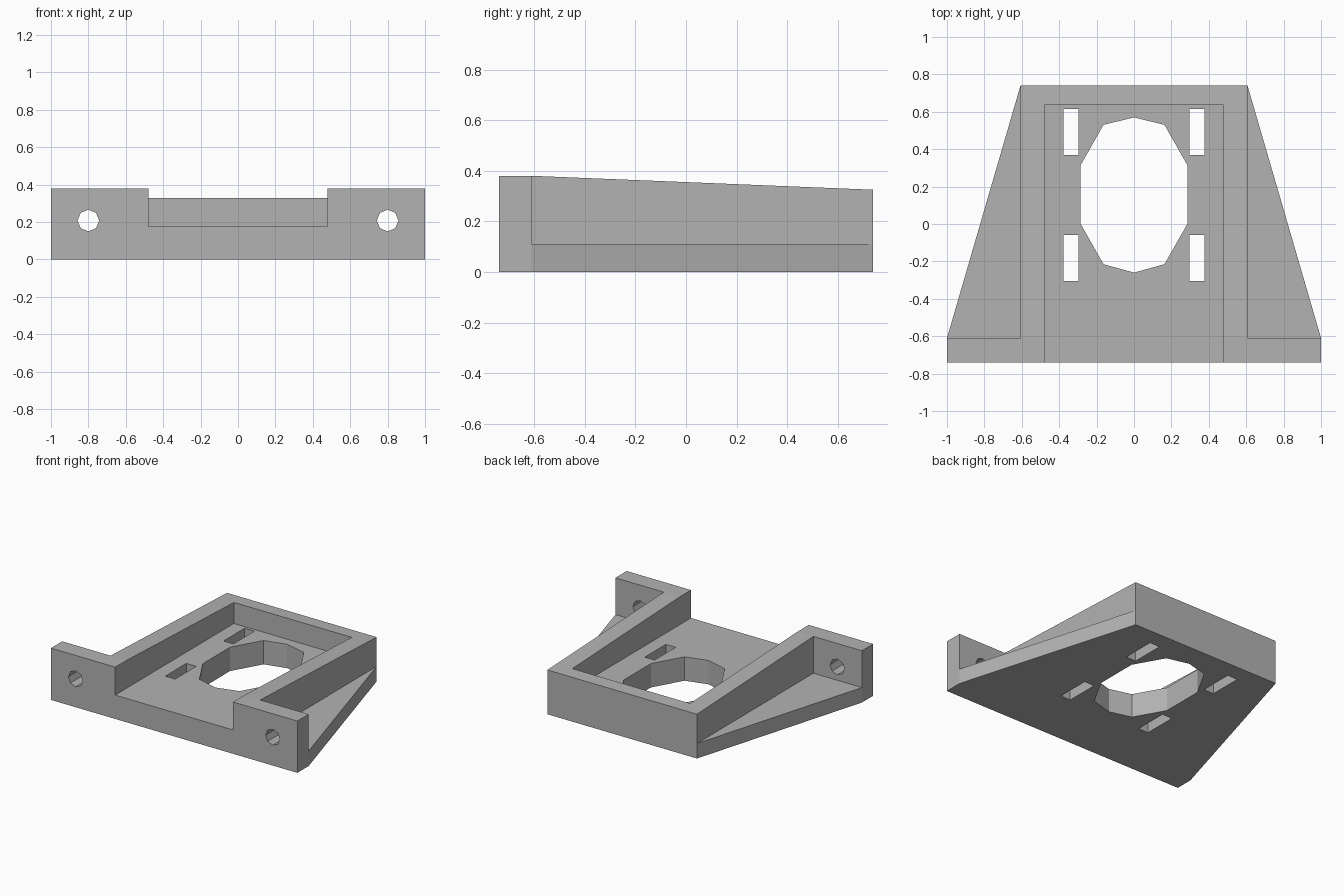
import bpy, bmesh, math
from mathutils import Vector

cube = bpy.data.objects.get("Cube")
if cube:
    bpy.data.objects.remove(cube, do_unlink=True)

grey = bpy.data.materials.new("plain grey")
grey.use_nodes = True
grey.diffuse_color = (0.45, 0.45, 0.45, 1)
grey.node_tree.nodes["Principled BSDF"].inputs["Base Color"].default_value = grey.diffuse_color


def prism(name, points, direction):
    """Extrude a flat polygon along a direction into a closed solid."""
    bm = bmesh.new()
    face = bm.faces.new([bm.verts.new(p) for p in points])
    moved = bmesh.ops.extrude_face_region(bm, geom=[face], use_keep_orig=True)
    bmesh.ops.translate(bm, vec=Vector(direction),
                        verts=[g for g in moved["geom"] if isinstance(g, bmesh.types.BMVert)])
    bmesh.ops.recalc_face_normals(bm, faces=bm.faces)
    mesh = bpy.data.meshes.new(name)
    bm.to_mesh(mesh)
    bm.free()
    mesh.materials.append(grey)
    obj = bpy.data.objects.new(name, mesh)
    bpy.context.collection.objects.link(obj)
    return obj


def box(name, x0, x1, y0, y1, z0, z1):
    return prism(name, [(x0, y0, z0), (x1, y0, z0), (x1, y1, z0), (x0, y1, z0)], (0, 0, z1 - z0))


# Tapered block that everything is cut from
FRONT, LUG_BACK, BACK = -0.74, -0.61, 0.74
WALL_OUT, WALL_IN, TOP = 0.607, 0.478, 0.38
right = [(1, FRONT), (1, LUG_BACK), (WALL_OUT, BACK)]
outline = right + [(-x, y) for x, y in reversed(right)]
bracket = prism("mounting_bracket", [(x, y, 0) for x, y in outline], (0, 0, TOP))

# Sloping top of the walls
slope = (0.325 - TOP) / (BACK - LUG_BACK)
cutters = [prism("slope_cutter", [(-2, LUG_BACK, TOP), (-2, 1, TOP + slope * (1 - LUG_BACK)),
                                  (-2, 1, 1), (-2, LUG_BACK, 1)], (4, 0, 0))]

# Open-fronted tray
cutters.append(box("tray_cutter", -WALL_IN, WALL_IN, -1, 0.635, 0.175, 1))

# Large ten-sided opening
half = [(0.163, 0.53), (0.285, 0.315), (0.285, 0), (0.163, -0.215)]
ring = [(0, 0.57)] + half + [(0, -0.26)] + [(-x, y) for x, y in reversed(half)]
cutters.append(prism("opening_cutter", [(x, y, -0.1) for x, y in ring], (0, 0, 0.4)))

for side in (-1, 1):
    # Low side wings
    xa, xb = sorted((side * WALL_OUT, side * 1.5))
    cutters.append(box("wing_cutter", xa, xb, LUG_BACK, 1, 0.11, 1))
    # Cable slots
    xa, xb = sorted((side * 0.297, side * 0.377))
    for y in (-0.305, 0.37):
        cutters.append(box("slot_cutter", xa, xb, y, y + 0.245, -0.1, 0.3))
    # Screw holes through the front lugs
    octagon = [(side * 0.8 + 0.058 * math.cos(i * math.pi / 4), -1,
                0.208 + 0.058 * math.sin(i * math.pi / 4)) for i in range(8)]
    cutters.append(prism("screw_hole_cutter", octagon, (0, 0.6, 0)))

for cutter in cutters:
    cutter.hide_render = True
    cutter.hide_set(True)
    cut = bracket.modifiers.new(cutter.name, "BOOLEAN")
    cut.operation = "DIFFERENCE"
    cut.solver = "EXACT"
    cut.object = cutter
